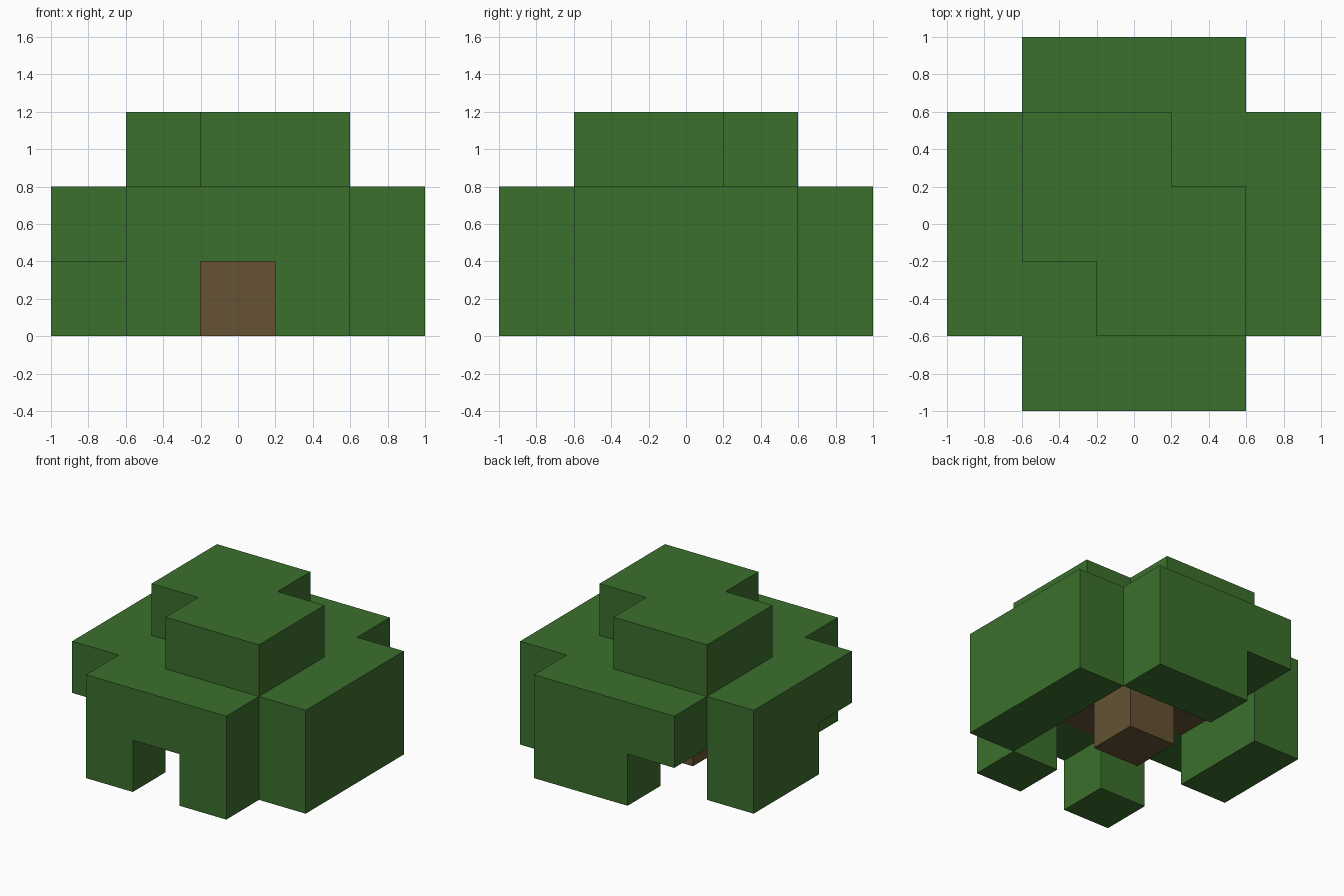
import bpy, bmesh
from mathutils import Vector

if "Cube" in bpy.data.objects:
    bpy.data.objects.remove(bpy.data.objects["Cube"], do_unlink=True)

CELL = 0.4

# Block plans from the ground up; each row runs along x, rows go from back to front.
# L = leaf block, W = wood block
LAYERS = [
    [". . L L .",
     "L . . . L",
     "L . W . L",
     ". . . . L",
     ". L . L ."],
    [". L L L .",
     "L L W L L",
     "L W W W L",
     "L L W L L",
     ". L L L ."],
    [". . . . .",
     ". L L . .",
     ". L L L .",
     ". . L L .",
     ". . . . ."],
]


def make_material(name, color):
    mat = bpy.data.materials.new(name)
    mat.use_nodes = True
    mat.diffuse_color = color
    mat.node_tree.nodes["Principled BSDF"].inputs["Base Color"].default_value = color
    return mat


def read_blocks():
    blocks = {}
    for z, rows in enumerate(LAYERS):
        for r, row in enumerate(rows):
            for c, kind in enumerate(row.split()):
                if kind != ".":
                    blocks[(c - 2, 2 - r, z)] = kind
    return blocks


def build_part(name, kind, blocks, mat):
    """Skin all blocks of one kind, leaving out faces buried against a neighbour."""
    bm = bmesh.new()
    for cell, block_kind in blocks.items():
        if block_kind != kind:
            continue
        centre = Vector(cell) + Vector((0, 0, 0.5))
        for axis in range(3):
            for sign in (-1, 1):
                normal = Vector((0, 0, 0))
                normal[axis] = sign
                if tuple(int(a + b) for a, b in zip(cell, normal)) in blocks:
                    continue
                u = Vector((0, 0, 0))
                u[(axis + 1) % 3] = 0.5
                v = normal.cross(u)
                mid = centre + normal / 2
                corners = (mid - u - v, mid + u - v, mid + u + v, mid - u + v)
                bm.faces.new([bm.verts.new(p * CELL) for p in corners])
    # Weld the blocks and merge flat areas into single faces
    bmesh.ops.remove_doubles(bm, verts=bm.verts[:], dist=0.001)
    bmesh.ops.dissolve_limit(bm, angle_limit=0.02, verts=bm.verts[:], edges=bm.edges[:])
    mesh = bpy.data.meshes.new(name)
    bm.to_mesh(mesh)
    bm.free()
    mesh.materials.append(mat)
    obj = bpy.data.objects.new(name, mesh)
    bpy.context.collection.objects.link(obj)
    return obj


blocks = read_blocks()

# Leafy canopy with its hanging blocks and stepped crown
build_part("leaf_canopy", "L", blocks, make_material("leaf green", (0.045, 0.162, 0.026, 1)))

# Short trunk with branches hidden under the canopy
build_part("trunk_and_branches", "W", blocks, make_material("bark brown", (0.130, 0.084, 0.034, 1)))
